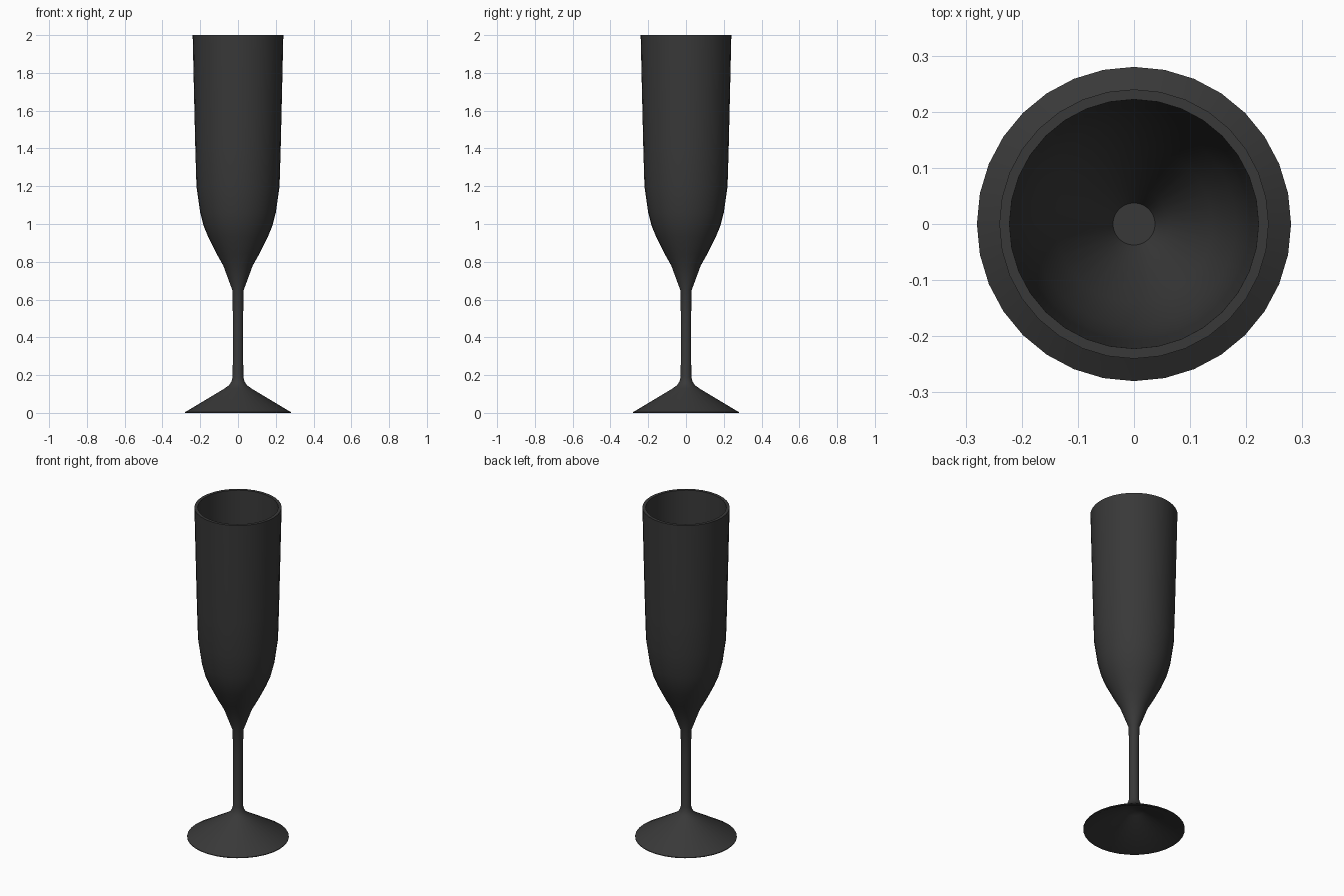
import bpy, bmesh
from math import cos, sin, tau, radians

if "Cube" in bpy.data.objects:
    bpy.data.objects.remove(bpy.data.objects["Cube"])

SIDES = 32
dark = bpy.data.materials.new("dark_grey")
dark.diffuse_color = (0.04, 0.04, 0.04, 1)
dark.use_nodes = True
dark.node_tree.nodes["Principled BSDF"].inputs["Base Color"].default_value = dark.diffuse_color


def lathe(name, profile):
    """Revolve (radius, z) points about z; the ends are capped flat."""
    bm = bmesh.new()
    rings = [[bm.verts.new((r * cos(tau * i / SIDES), r * sin(tau * i / SIDES), z))
              for i in range(SIDES)] for r, z in profile]
    for a, b in zip(rings, rings[1:]):
        for i in range(SIDES):
            j = (i + 1) % SIDES
            bm.faces.new((a[i], a[j], b[j], b[i]))
    bm.faces.new(rings[0][::-1])
    bm.faces.new(rings[-1])
    bmesh.ops.recalc_face_normals(bm, faces=bm.faces)
    me = bpy.data.meshes.new(name)
    bm.to_mesh(me)
    bm.free()
    ob = bpy.data.objects.new(name, me)
    bpy.context.collection.objects.link(ob)
    me.materials.append(dark)
    bpy.ops.object.select_all(action='DESELECT')
    ob.select_set(True)
    bpy.context.view_layer.objects.active = ob
    bpy.ops.object.shade_smooth_by_angle(angle=radians(35))
    return ob


# hollow underside of the foot, from its centre out to the edge
underside = [(0.012, 0.125), (0.05, 0.115), (0.265, 0.0)]
# upper side of the foot and the stem
foot_and_stem = [(0.28, 0.0), (0.28, 0.004), (0.07, 0.13), (0.047, 0.147), (0.035, 0.165),
                 (0.028, 0.19), (0.027, 0.5), (0.03, 0.65)]
# outside of the bowl up to the rim
bowl_outside = [(0.078, 0.78), (0.112, 0.84), (0.157, 0.93), (0.182, 0.99), (0.2, 1.06),
                (0.22, 1.2), (0.226, 1.4), (0.232, 1.65), (0.24, 2.0)]
# inside of the bowl down to its small flat floor
bowl_inside = [(0.222, 2.0), (0.214, 1.65), (0.208, 1.4), (0.202, 1.2), (0.182, 1.07),
               (0.14, 0.94), (0.062, 0.79), (0.0375, 0.74)]

lathe("champagne_flute", underside + foot_and_stem + bowl_outside + bowl_inside)
